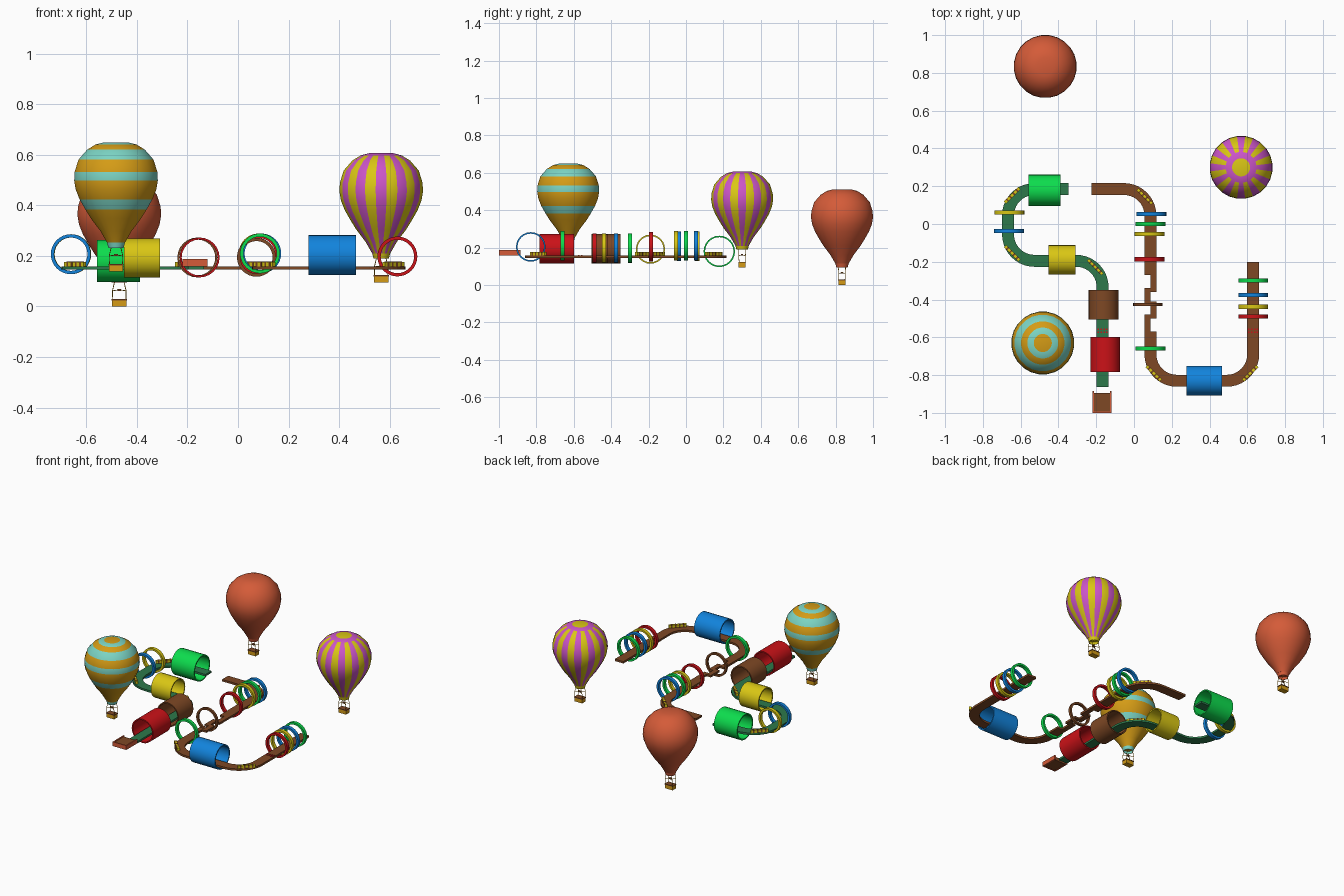
import bpy, bmesh, math
from mathutils import Vector, Matrix

if "Cube" in bpy.data.objects:
    bpy.data.objects.remove(bpy.data.objects["Cube"])

def mat(name, c):
    m = bpy.data.materials.new(name)
    m.diffuse_color = (*c, 1)
    m.use_nodes = True
    m.node_tree.nodes["Principled BSDF"].inputs["Base Color"].default_value = m.diffuse_color
    return m

M = {n: mat(n, c) for n, c in {
    "coral": (.66, .105, .04), "magenta": (.60, .09, .58), "yellow": (.70, .57, .007),
    "teal": (.20, .66, .55), "orange": (.66, .33, .008), "green": (.004, .72, .075),
    "dark_green": (.026, .19, .07), "brown": (.21, .065, .018),
    "red": (.60, .006, .009), "blue": (.006, .23, .72)}.items()}

def finish(bm, name, mats, smooth=None):
    bmesh.ops.recalc_face_normals(bm, faces=bm.faces)
    me = bpy.data.meshes.new(name)
    bm.to_mesh(me)
    bm.free()
    for m in mats:
        me.materials.append(M[m])
    ob = bpy.data.objects.new(name, me)
    bpy.context.collection.objects.link(ob)
    if smooth:
        bpy.context.view_layer.objects.active = ob
        ob.select_set(True)
        bpy.ops.object.shade_smooth_by_angle(angle=math.radians(smooth))
        ob.select_set(False)
    return ob

def box(name, loc, size, m, rot=0):
    bm = bmesh.new()
    bmesh.ops.create_cube(bm, size=1, matrix=Matrix.Translation(loc)
                          @ Matrix.Rotation(rot, 4, 'Z') @ Matrix.Diagonal((*size, 1)))
    return finish(bm, name, [m])

def rod(name, a, b, r, m):
    a, b = Vector(a), Vector(b)
    bm = bmesh.new()
    q = (b - a).to_track_quat('Z', 'Y').to_matrix().to_4x4()
    bmesh.ops.create_cone(bm, segments=6, radius1=r, radius2=r, depth=(b - a).length,
                          cap_ends=True, matrix=Matrix.Translation((a + b) / 2) @ q)
    return finish(bm, name, [m])

def lathe(profile, seg, closed=False, phase=0):
    """Rings around z from (radius, height) points; returns bmesh and (face, ring, column)."""
    bm, faces = bmesh.new(), []
    rings = [[bm.verts.new((r * math.cos(2 * math.pi * (j + phase) / seg),
                            r * math.sin(2 * math.pi * (j + phase) / seg), z))
              for j in range(seg)] for r, z in profile]
    n = len(rings)
    for i in range(n if closed else n - 1):
        a, b = rings[i], rings[(i + 1) % n]
        for j in range(seg):
            k = (j + 1) % seg
            faces.append((bm.faces.new((a[j], a[k], b[k], b[j])), i, j))
    if not closed:
        faces.append((bm.faces.new(rings[-1]), n - 1, 0))
        faces.append((bm.faces.new(rings[0][::-1]), 0, 0))
    return bm, faces

# ---- hot air balloons ----
PROFILE = [(.036, .115), (.062, .16), (.10, .21), (.122, .245), (.145, .285), (.161, .325),
           (.167, .36), (.165, .395), (.150, .443), (.115, .483), (.082, .503), (.048, .512)]

def balloon(name, loc, mats, rule, trim):
    x, y, z = loc
    bm, faces = lathe(PROFILE, 24, phase=.5)
    for f, i, j in faces:
        f.material_index = rule(i, j)
    bmesh.ops.translate(bm, verts=bm.verts, vec=loc)
    finish(bm, name + "_envelope", mats, 40)
    bm, _ = lathe([(.030, .094), (.036, .116), (.034, .116), (.028, .094)], 24, True)
    bmesh.ops.translate(bm, verts=bm.verts, vec=loc)
    finish(bm, name + "_skirt", [trim], 30)
    box(name + "_basket", (x, y, z + .014), (.056, .036, .028), "orange")
    box(name + "_basket_rim", (x, y, z + .027), (.060, .040, .005), "brown")
    box(name + "_burner", (x, y, z + .066), (.014, .012, .008), "brown")
    for sx in (-1, 1):
        for sy in (-1, 1):
            top, mid, low = [(x + sx * a, y + sy * b, z + c) for a, b, c in
                             ((.019, .019, .096), (.027, .018, .062), (.026, .016, .028))]
            rod(name + "_rope", top, mid, .0016, "orange")
            rod(name + "_rope", mid, low, .0016, "orange")
            rod(name + "_frame", mid, (x, y, z + .066), .0016, "orange")

balloon("plain_balloon", (-.47, .834, 0), ["coral"], lambda i, j: 0, "coral")
# vertical gores with a yellow crown
balloon("gored_balloon", (.567, .30, .095), ["yellow", "magenta"],
        lambda i, j: 0 if i == 11 else 1 if i == 10 else j % 2, "yellow")
# horizontal bands
balloon("banded_balloon", (-.483, -.63, .138), ["orange", "teal"],
        lambda i, j: 1 if i in (3, 6, 8, 10) else 0, "teal")

# ---- ribbon track ----
W, Z0, Z1 = .0315, .146, .159

def path(points, R=.14):
    """Polyline with rounded corners."""
    pts = [Vector(p) for p in points]
    out = [pts[0]]
    for a, b, c in zip(pts, pts[1:], pts[2:]):
        u, v = (a - b).normalized(), (c - b).normalized()
        o = b + (u + v) * R
        for k in range(11):
            t = k / 10 * math.pi / 2
            out.append(o - v * R * math.cos(t) - u * R * math.sin(t))
    return out + [pts[-1]]

def ribbon(name, points, m):
    pts, bm, rows = path(points), bmesh.new(), []
    for i, p in enumerate(pts):
        d = (pts[min(i + 1, len(pts) - 1)] - pts[max(i - 1, 0)]).normalized()
        if 0 < i < len(pts) - 1:
            d = ((p - pts[i - 1]).normalized() + (pts[i + 1] - p).normalized()).normalized()
        n = Vector((-d.y, d.x)) * W
        rows.append([bm.verts.new((*(p + n * s), z))
                     for s, z in ((1, Z0), (-1, Z0), (-1, Z1), (1, Z1))])
    for a, b in zip(rows, rows[1:]):
        for k in range(4):
            bm.faces.new((a[k], a[(k + 1) % 4], b[(k + 1) % 4], b[k]))
    bm.faces.new(rows[0])
    bm.faces.new(rows[-1])
    return finish(bm, name, [m])

ribbon("green_track", [(-.346, .185), (-.667, .185), (-.667, -.195), (-.166, -.195),
                       (-.166, -.862)], "dark_green")
ribbon("brown_track_start", [(-.224, .185), (.087, .185), (.087, -.27)], "brown")
ribbon("brown_track_end", [(.087, -.57), (.087, -.83), (.631, -.83), (.631, -.20)], "brown")
# staggered half-width section
for k in range(4):
    box("stagger_plank", (.087 + (.0157 if k % 2 == 0 else -.0157), -.315 - .07 * k, .1525),
        (W, .092, .013), "brown")

# ---- tunnels and hoops ----
def tube(name, loc, length, r, wall, m, axis='Y', seg=24):
    h = length / 2
    bm, _ = lathe([(r, -h), (r, h), (r - wall, h), (r - wall, -h)], seg, True)
    rot = Matrix.Rotation(math.pi / 2, 4, 'X' if axis == 'Y' else 'Y')
    bm.transform(Matrix.Translation(loc) @ rot)
    return finish(bm, name, [m], 30)

tube("green_tunnel", (-.473, .178, .18), .17, .084, .008, "green", 'X')
tube("yellow_tunnel", (-.38, -.19, .192), .143, .078, .008, "yellow", 'X')
tube("blue_tunnel", (.373, -.83, .204), .188, .079, .008, "blue", 'X')
tube("brown_tunnel", (-.161, -.428, .194), .156, .079, .008, "brown")
tube("red_tunnel", (-.152, -.691, .194), .186, .079, .008, "red")

for x, y, z, m in [(-.66, .06, .207, "yellow"), (-.662, -.037, .207, "blue"),
                   (.092, .053, .21, "blue"), (.087, 0, .21, "green"), (.082, -.053, .21, "yellow"),
                   (.082, -.187, .205, "red"), (.087, -.66, .21, "green"),
                   (.631, -.30, .198, "green"), (.631, -.375, .198, "blue"),
                   (.631, -.438, .198, "yellow"), (.631, -.49, .198, "red")]:
    tube(m + "_hoop", (x, y, z), .022, .079, .013, m, seg=32)
tube("brown_hoop", (.073, -.425, .195), .016, .077, .013, "brown", seg=32)

# ---- striped bend barriers ----
for x, y, a in [(-.645, .152, 45), (-.645, -.155, -45), (-.205, -.228, -45),
                (.057, .145, -45), (.105, -.79, -45), (.615, -.79, 45)]:
    r = math.radians(a)
    box("bend_barrier", (x, y, .167), (.108, .016, .019), "yellow", r)
    for k in (-.036, -.012, .012, .036):
        box("barrier_stripe", (x + k * math.cos(r), y + k * math.sin(r), .167),
            (.009, .0175, .0205), "brown", r)

# ---- speckled boost pads ----
for x, y in [(-.166, -.565), (.631, -.565)]:
    for i in range(4):
        for j in range(2):
            box("boost_dot", (x - .0225 + .015 * i, y - .008 + .016 * j, .160),
                (.008, .008, .004), "red")

# ---- starting gate ----
box("start_block", (-.17, -.944, .172), (.086, .10, .022), "brown")
for s in (-1, 1):
    box("start_rail", (-.17 + s * .046, -.942, .173), (.008, .116, .028), "coral")
box("start_back", (-.17, -.996, .173), (.10, .008, .028), "coral")
